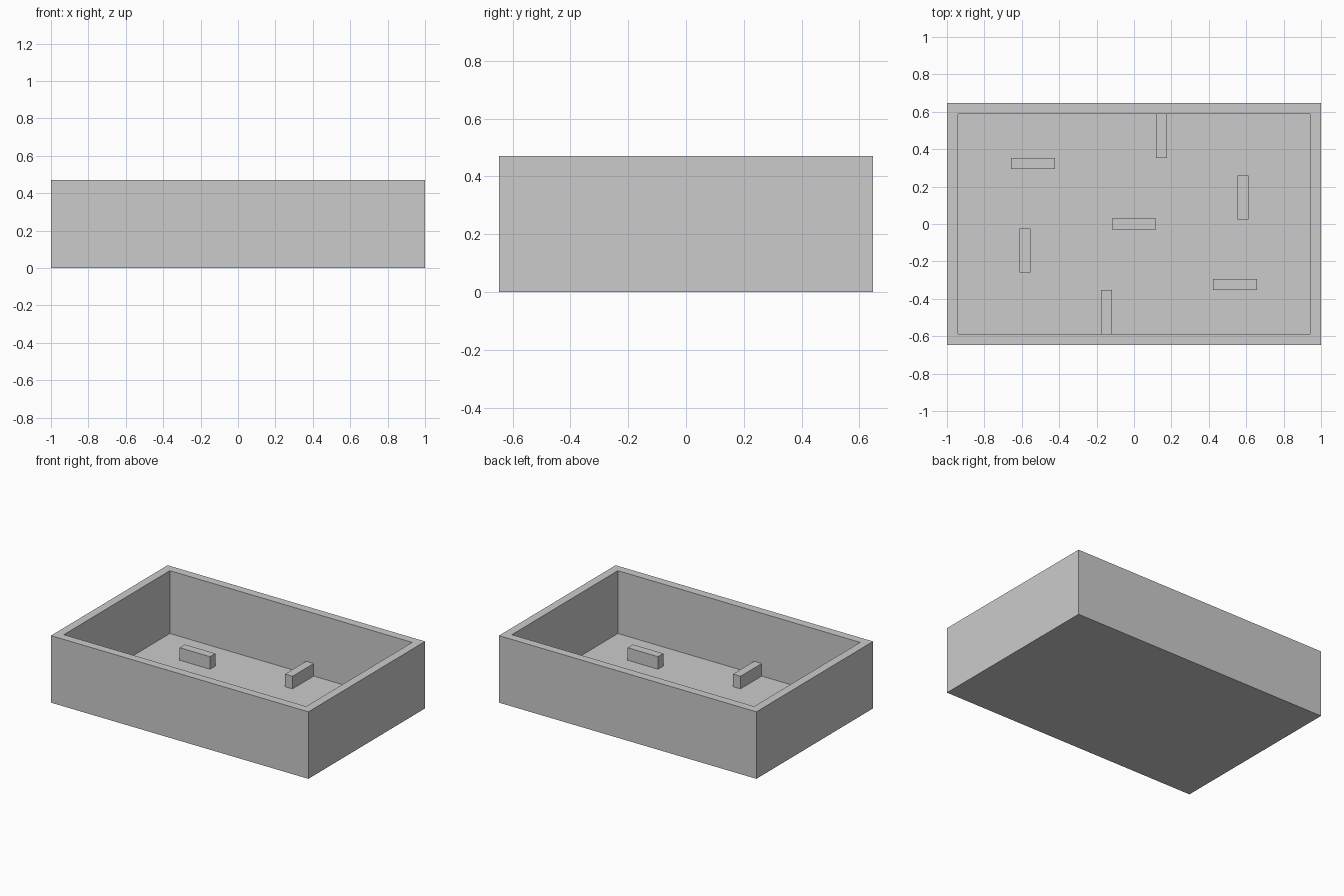
import bpy, bmesh
from mathutils import Vector

if "Cube" in bpy.data.objects:
    bpy.data.objects.remove(bpy.data.objects["Cube"])

U = 1 / 17                      # design module: the wall thickness
FLOOR, TOP, BLOCK_TOP = 0.5 * U, 8 * U, 2 * U


def mesh_object(name, bm):
    mesh = bpy.data.meshes.new(name)
    bm.to_mesh(mesh)
    bm.free()
    obj = bpy.data.objects.new(name, mesh)
    bpy.context.collection.objects.link(obj)
    return obj


def box(bm, cx, cy, z0, z1, sx, sy):
    verts = bmesh.ops.create_cube(bm, size=1)["verts"]
    bmesh.ops.scale(bm, verts=verts, vec=(sx, sy, z1 - z0))
    bmesh.ops.translate(bm, verts=verts, vec=(cx, cy, (z0 + z1) / 2))


# Open tray: inset the top face for the rim, then push it down to the floor
bm = bmesh.new()
box(bm, 0, 0, 0, TOP, 34 * U, 22 * U)
bm.faces.ensure_lookup_table()
top = max(bm.faces, key=lambda f: f.calc_center_median().z)
bmesh.ops.inset_region(bm, faces=[top], thickness=U, use_even_offset=True)
inner = bmesh.ops.extrude_face_region(bm, geom=[top])["geom"]
bmesh.ops.delete(bm, geom=[top], context="FACES_ONLY")
bmesh.ops.translate(bm, vec=Vector((0, 0, FLOOR - TOP)),
                    verts=[g for g in inner if isinstance(g, bmesh.types.BMVert)])
bmesh.ops.recalc_face_normals(bm, faces=bm.faces)
mesh_object("tray", bm)


# Low blocks standing on the tray floor
def block(name, cx, cy, along_x):
    bm = bmesh.new()
    sx, sy = (4 * U, U) if along_x else (U, 4 * U)
    box(bm, cx * U, cy * U, FLOOR, BLOCK_TOP, sx, sy)
    mesh_object(name, bm)


block("center_block", 0, 0, True)

# Remaining blocks repeat with a half turn about the centre
for name, x, y, along_x in (("cross_block", -9.2, 5.5, True),
                            ("side_block", 9.9, 2.4, False),
                            ("wall_block", 2.5, 8, False)):
    for s, end in ((1, "back"), (-1, "front")):
        block(f"{name}_{end}", s * x, s * y, along_x)
